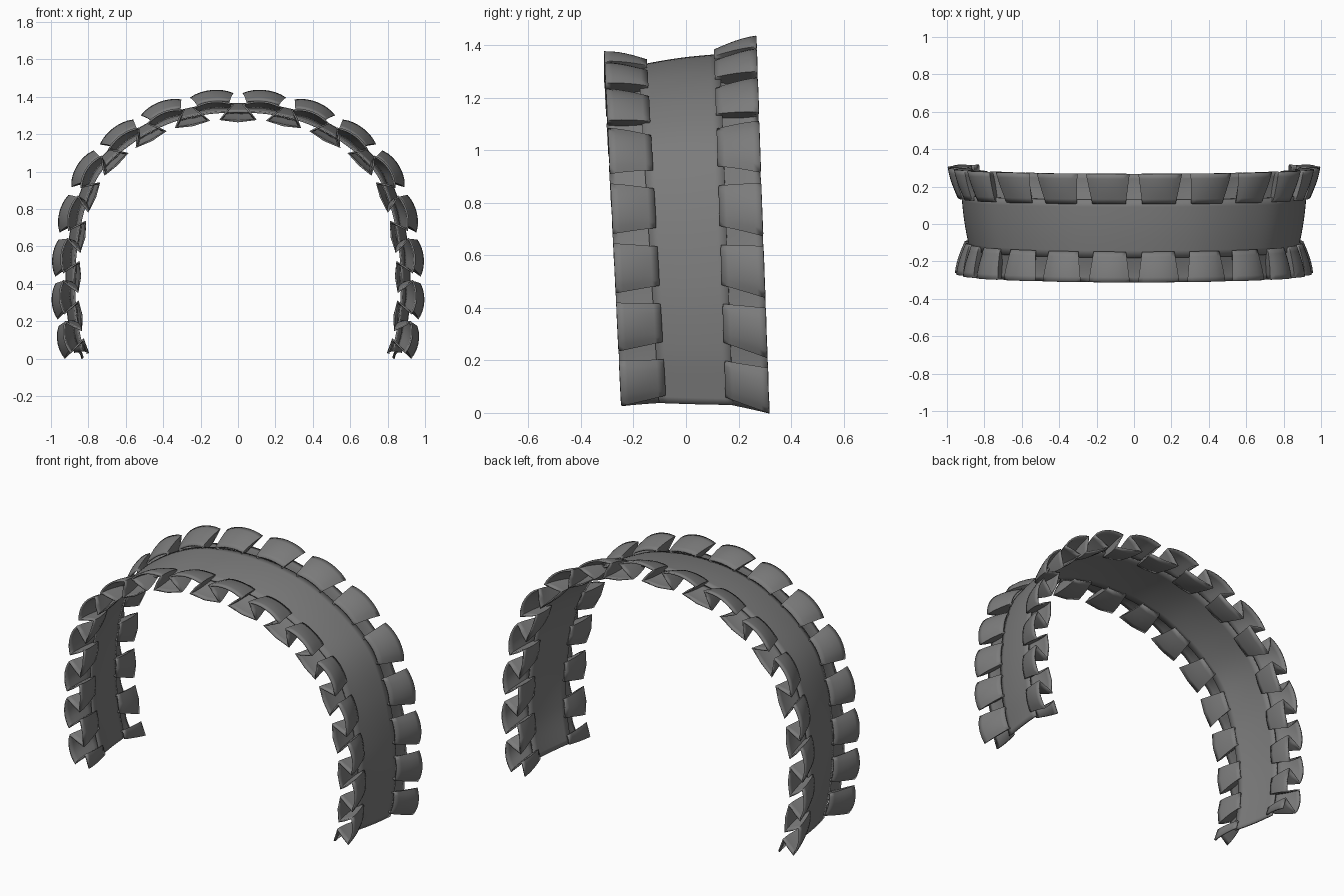
import bpy, math
from mathutils import Vector

if "Cube" in bpy.data.objects:
    bpy.data.objects.remove(bpy.data.objects["Cube"])

# Half arch of the headband (x, z), from the crown down to the tip
HALF = [(0, 1.34), (.2, 1.325), (.4, 1.27), (.6, 1.155), (.76, 1.0),
        (.85, .78), (.893, .5), (.888, .25), (.85, .035)]


def catmull(p0, p1, p2, p3, t):
    return 0.5 * (2 * p1 + (p2 - p0) * t + (2 * p0 - 5 * p1 + 4 * p2 - p3) * t * t
                  + (3 * p1 - p0 - 3 * p2 + p3) * t ** 3)


# Dense arch samples with running length
pts = [Vector(p) for p in HALF]
ctrl = [Vector((-pts[1].x, pts[1].y))] + pts + [2 * pts[-1] - pts[-2]]
path = [catmull(*ctrl[i:i + 4], k / 24) for i in range(len(pts) - 1) for k in range(24)] + [pts[-1]]
dist = [0.0]
for a, b in zip(path, path[1:]):
    dist.append(dist[-1] + (b - a).length)
LENGTH = dist[-1]


def arch(x):
    """Point and outward normal at x (0 = crown, 1 = tip); spacing is wider at the crown."""
    a = abs(x)
    s = LENGTH * (1.13 * a - .13 * a * a)
    i = 0
    while i < len(dist) - 2 and dist[i + 1] < s:
        i += 1
    tan = (path[i + 1] - path[i]).normalized()
    p = path[i] + tan * (s - dist[i])
    n = Vector((-tan.y, tan.x))
    side = -1 if x < 0 else 1
    return Vector((p.x * side, p.y)), Vector((n.x * side, n.y))


def place(x, y_low, y_high, off):
    """Surface point; y shifts with height because the band leans forward."""
    p, n = arch(x)
    y = y_low + (y_high - y_low) * p.y / 1.34
    q = p + n * off
    return (q.x, y, q.y)


grey = bpy.data.materials.new("dark_grey")
grey.diffuse_color = (.2, .2, .2, 1)
grey.use_nodes = True
grey.node_tree.nodes["Principled BSDF"].inputs["Base Color"].default_value = grey.diffuse_color


def sheet(name, rows, thickness):
    w = len(rows[0])
    verts = [v for r in rows for v in r]
    faces = [(j * w + i, j * w + i + 1, (j + 1) * w + i + 1, (j + 1) * w + i)
             for j in range(len(rows) - 1) for i in range(w - 1)]
    me = bpy.data.meshes.new(name)
    me.from_pydata(verts, [], faces)
    me.materials.append(grey)
    ob = bpy.data.objects.new(name, me)
    bpy.context.collection.objects.link(ob)
    mod = ob.modifiers.new("thickness", 'SOLIDIFY')
    mod.thickness = thickness
    mod.offset = 0
    bpy.ops.object.select_all(action='DESELECT')
    ob.select_set(True)
    bpy.context.view_layer.objects.active = ob
    bpy.ops.object.shade_smooth_by_angle(angle=math.radians(40))


def lerp(a, b, t):
    return a + (b - a) * t


# Curved fabric band
rows = []
for j in range(9):
    t = j / 8
    off = lerp(-.02, .022, t) + .006 * math.sin(math.pi * t)
    rows.append([place(i / 64, lerp(-.1, .18, t), lerp(-.18, .13, t), off)
                 for i in range(-64, 65)])
sheet("band", rows, .01)


def pleat(v):
    """One box pleat: wide outer plate, undercut folds, tucked inner plate halves."""
    edge, neck = lerp(.32, .40, v), lerp(.26, .12, v)
    outer = [(edge * k / 4, 1 - .35 * (k / 4) ** 2) for k in range(-4, 5)]
    fold = [(lerp(edge, neck, t), lerp(.65, -.8, t)) for t in (.5, 1)]
    left = [(-.5, -1)] + [(-u, h) for u, h in reversed(fold)]
    return left + outer + fold


def ruffle(name, base, rim, mean, amp, flare, stretch):
    """Row of 16 box pleats; base and rim are (y at tip, y at crown)."""
    rows = []
    for j in range(7):
        v = j / 6
        m = lerp(mean[0], mean[1], v)
        a = lerp(amp[0], amp[1], math.sin(v * math.pi / 2))
        prof = [(k + .5 + u, h) for k in range(-8, 8) for u, h in pleat(v)] + [(8, -1)]
        rows.append([place(u / 8 * lerp(1, stretch, v), lerp(base[0], rim[0], v),
                           lerp(base[1], rim[1], v), m + a * h + flare * v * abs(u) / 8)
                     for u, h in prof])
    if rim[0] < base[0]:
        rows.reverse()
    sheet(name, rows, .01)


# Pleated frills along both edges
ruffle("front_ruffle", (-.075, -.15), (-.245, -.312), (-.012, -.018), (.018, .054), .028, 1.01)
ruffle("back_ruffle", (.155, .108), (.318, .268), (.022, .042), (.022, .055), .002, 1.024)
